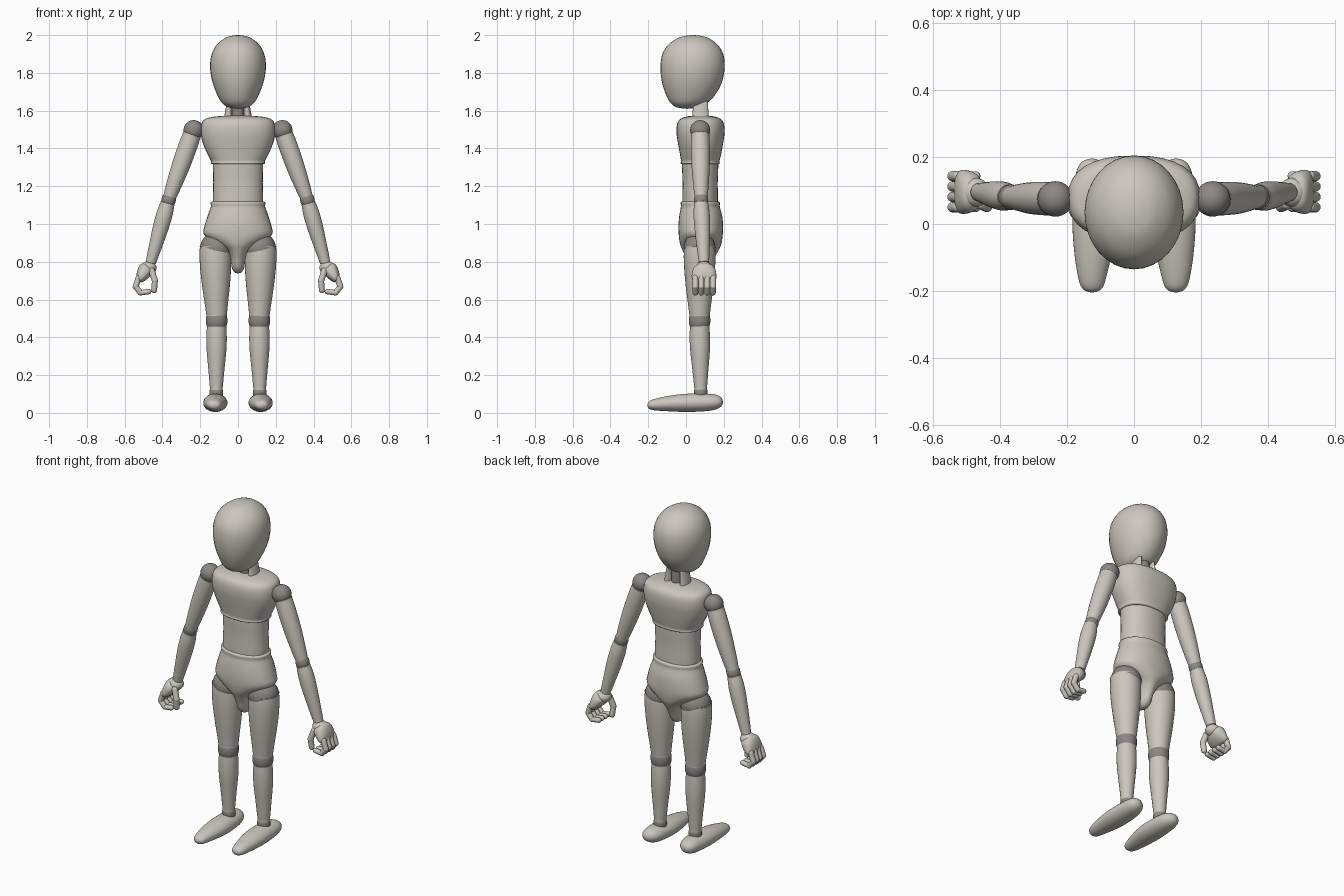
import bpy, bmesh, math
from mathutils import Matrix, Vector


def material(name, rgb):
    m = bpy.data.materials.new(name)
    m.diffuse_color = (*rgb, 1)
    return m


PALE = material("pale_body", (0.60, 0.57, 0.52))
GREY = material("grey_joint", (0.26, 0.245, 0.235))
SEGS = 32


def spline(rows, steps=4):
    """Smooth curve through the rows of numbers."""
    out = []
    for i in range(len(rows) - 1):
        p0, p1 = rows[max(i - 1, 0)], rows[i]
        p2, p3 = rows[i + 1], rows[min(i + 2, len(rows) - 1)]
        for s in range(steps):
            t = s / steps
            out.append([0.5 * (2 * b + (c - a) * t + (2 * a - 5 * b + 4 * c - d) * t * t
                               + (3 * b - a - 3 * c + d) * t ** 3)
                        for a, b, c, d in zip(p0, p1, p2, p3)])
    out.append(list(rows[-1]))
    return out


def loft(name, rows, mat, matrix=None, mirror=False, power=2.0, segs=SEGS, steps=4):
    """Skin rings given as (height, centre_u, centre_v, radius_u, radius_v)."""
    bm = bmesh.new()
    rings = []
    for h, cu, cv, ru, rv in spline(rows, steps):
        ring = []
        for k in range(segs):
            a = 2 * math.pi * k / segs
            c, s = math.cos(a), math.sin(a)
            u = cu + max(ru, 0) * math.copysign(abs(c) ** (2 / power), c)
            v = cv + max(rv, 0) * math.copysign(abs(s) ** (2 / power), s)
            ring.append(bm.verts.new((u, v, h)))
        rings.append(ring)
    for r0, r1 in zip(rings, rings[1:]):
        for k in range(segs):
            j = (k + 1) % segs
            bm.faces.new((r0[k], r0[j], r1[j], r1[k]))
    bm.faces.new(rings[0])
    bm.faces.new(rings[-1])
    bmesh.ops.remove_doubles(bm, verts=bm.verts, dist=0.0002)
    if matrix:
        bm.transform(matrix)
    bmesh.ops.recalc_face_normals(bm, faces=bm.faces)
    for f in bm.faces:
        f.smooth = True
    me = bpy.data.meshes.new(name)
    bm.to_mesh(me)
    bm.free()
    me.materials.append(mat)
    ob = bpy.data.objects.new(name, me)
    bpy.context.collection.objects.link(ob)
    if mirror:
        ob.modifiers.new("mirror", 'MIRROR').use_clip = False
    return ob


def limb(name, a, b, profile, mat=PALE, **kw):
    """Mirrored part along a-b; profile rows are (fraction, radius[, width along y])."""
    a, b = Vector(a), Vector(b)
    z = (b - a).normalized()
    x = Vector((0, 1, 0)).cross(z).normalized()
    y = z.cross(x)
    m = Matrix((x, y, z)).transposed().to_4x4()
    m.translation = a
    rows = [(p[0] * (b - a).length, 0, 0, p[1], p[-1]) for p in profile]
    return loft(name, rows, mat, m, True, **kw)


def ball(name, c, r, mat, mirror=True, squash=1.0):
    rows = []
    for i in range(13):
        t = math.pi * i / 12
        rows.append((c[2] - r * squash * math.cos(t), c[0], c[1],
                     r * math.sin(t), r * math.sin(t)))
    return loft(name, rows, mat, mirror=mirror, steps=2)


def capsule(name, a, b, r):
    """Round-ended finger bone."""
    n = (Vector(b) - Vector(a)).length
    e = r / n
    prof = [(-e, 0), (-0.87 * e, 0.5 * r), (-0.5 * e, 0.87 * r), (0, r), (0.5, r),
            (1, r), (1 + 0.5 * e, 0.87 * r), (1 + 0.87 * e, 0.5 * r), (1 + e, 0)]
    limb(name, a, b, prof, segs=16, steps=2)


# Head and neck
loft("head", [(1.61, 0, .008, 0, 0), (1.616, 0, .008, .045, .052), (1.632, 0, .012, .075, .085),
              (1.66, 0, .02, .098, .115), (1.72, 0, .029, .125, .148), (1.78, 0, .033, .142, .165),
              (1.84, 0, .035, .148, .17), (1.90, 0, .036, .139, .161), (1.95, 0, .037, .112, .13),
              (1.985, 0, .038, .068, .08), (1.997, 0, .038, .03, .036), (2.0, 0, .038, 0, 0)], PALE)
loft("neck_core", [(1.54, 0, .075, .035, .04), (1.60, 0, .075, .034, .038),
                   (1.68, 0, .07, .034, .038)], GREY)
loft("neck_side", [(1.55, .052, .077, .024, .046), (1.58, .05, .077, .021, .043),
                   (1.62, .047, .077, .017, .04), (1.65, .044, .077, .014, .038)], PALE, mirror=True)

# Torso
loft("chest", [(1.315, 0, .075, 0, 0), (1.317, 0, .075, .132, .095), (1.335, 0, .076, .143, .102),
               (1.38, 0, .077, .166, .111), (1.43, 0, .077, .187, .12), (1.48, 0, .077, .197, .127),
               (1.525, 0, .077, .195, .125), (1.552, 0, .077, .18, .112), (1.566, 0, .077, .14, .085),
               (1.573, 0, .077, .07, .045), (1.574, 0, .077, 0, 0)], PALE, power=2.4)
loft("waist", [(1.08, 0, .075, .132, .094), (1.14, 0, .075, .133, .094), (1.22, 0, .075, .131, .093),
               (1.30, 0, .075, .133, .096), (1.35, 0, .075, .135, .096)], PALE, power=2.2)
loft("pelvis", [(1.122, 0, .075, 0, 0), (1.12, 0, .075, .133, .095), (1.09, 0, .076, .144, .103),
                (1.04, 0, .078, .162, .114), (.99, 0, .078, .177, .118), (.95, 0, .078, .183, .117),
                (.92, 0, .078, .155, .114), (.89, 0, .078, .105, .108), (.86, 0, .077, .062, .095),
                (.82, 0, .075, .041, .076), (.77, 0, .073, .033, .055), (.745, 0, .073, .02, .03),
                (.738, 0, .073, 0, 0)], PALE, power=2.1)

# Legs
ball("hip_joint", (.116, .072, .872), .084, GREY)
limb("thigh", (.121, .072, .885), (.113, .072, .51),
     [(0, 0), (.002, .075), (.02, .081), (.15, .084), (.35, .081), (.6, .072), (.85, .06),
      (.98, .054), (1, .05), (1.003, 0)])
limb("knee_joint", (.113, .072, .54), (.113, .072, .44),
     [(0, .035), (.2, .052), (.5, .057), (.8, .052), (1, .035)], GREY)
limb("shin", (.113, .072, .47), (.115, .078, .118),
     [(0, 0), (.003, .048), (.03, .051), (.2, .054), (.4, .052), (.7, .042), (.95, .034),
      (1, .031), (1.003, 0)])
limb("ankle_joint", (.115, .078, .14), (.115, .078, .07),
     [(0, .026), (.3, .035), (.6, .036), (1, .032)], GREY)
TO_Y = Matrix(((1, 0, 0, 0), (0, 0, 1, 0), (0, 1, 0, 0), (0, 0, 0, 1)))
loft("foot", [(-.205, .125, .041, 0, 0), (-.2, .125, .041, .02, .014), (-.185, .125, .042, .034, .025),
              (-.15, .125, .045, .044, .033), (-.08, .122, .05, .057, .042), (.0, .12, .053, .064, .048),
              (.09, .12, .055, .061, .047), (.15, .122, .057, .052, .041), (.18, .125, .058, .036, .029),
              (.192, .126, .058, .018, .015), (.196, .126, .058, 0, 0)], PALE, TO_Y, True)

# Arms
SHOULDER, ELBOW, WRIST = (.235, .075, 1.497), (.367, .08, 1.127), (.462, .095, .795)
ball("shoulder_joint", SHOULDER, .053, GREY)
limb("upper_arm", (.243, .075, 1.475), (.363, .08, 1.14),
     [(0, 0), (.003, .044), (.03, .048), (.2, .05), (.5, .048), (.8, .041), (.97, .035),
      (1, .031), (1.004, 0)])
limb("elbow_joint", (.356, .08, 1.165), (.378, .08, 1.09),
     [(0, .02), (.2, .033), (.5, .038), (.8, .033), (1, .02)], GREY)
limb("forearm", (.372, .08, 1.112), WRIST,
     [(0, 0), (.003, .034), (.03, .038), (.2, .043), (.45, .041), (.75, .034), (.97, .028),
      (1, .025), (1.004, 0)])

# Hands, curled into a loose grip
ball("wrist", (.474, .095, .768), .043, PALE, squash=.8)
limb("palm", (.473, .096, .785), (.526, .096, .695),
     [(0, 0, 0), (.04, .024, .03), (.2, .038, .054), (.5, .037, .064), (.8, .026, .065),
      (.96, .014, .05), (1, 0, 0)], power=2.3)
for i in range(4):
    y = .05 + i * .031
    pts = [(.526, y, .715), (.542, y, .668), (.516, y, .636), (.473, y, .642)]
    for j in range(3):
        capsule(f"finger_{i + 1}_bone_{j + 1}", pts[j], pts[j + 1], .0155 - .0007 * j)
thumb = [(.457, .06, .752), (.44, .052, .7), (.444, .058, .65)]
for j in range(2):
    capsule(f"thumb_bone_{j + 1}", thumb[j], thumb[j + 1], .0165 - .001 * j)
